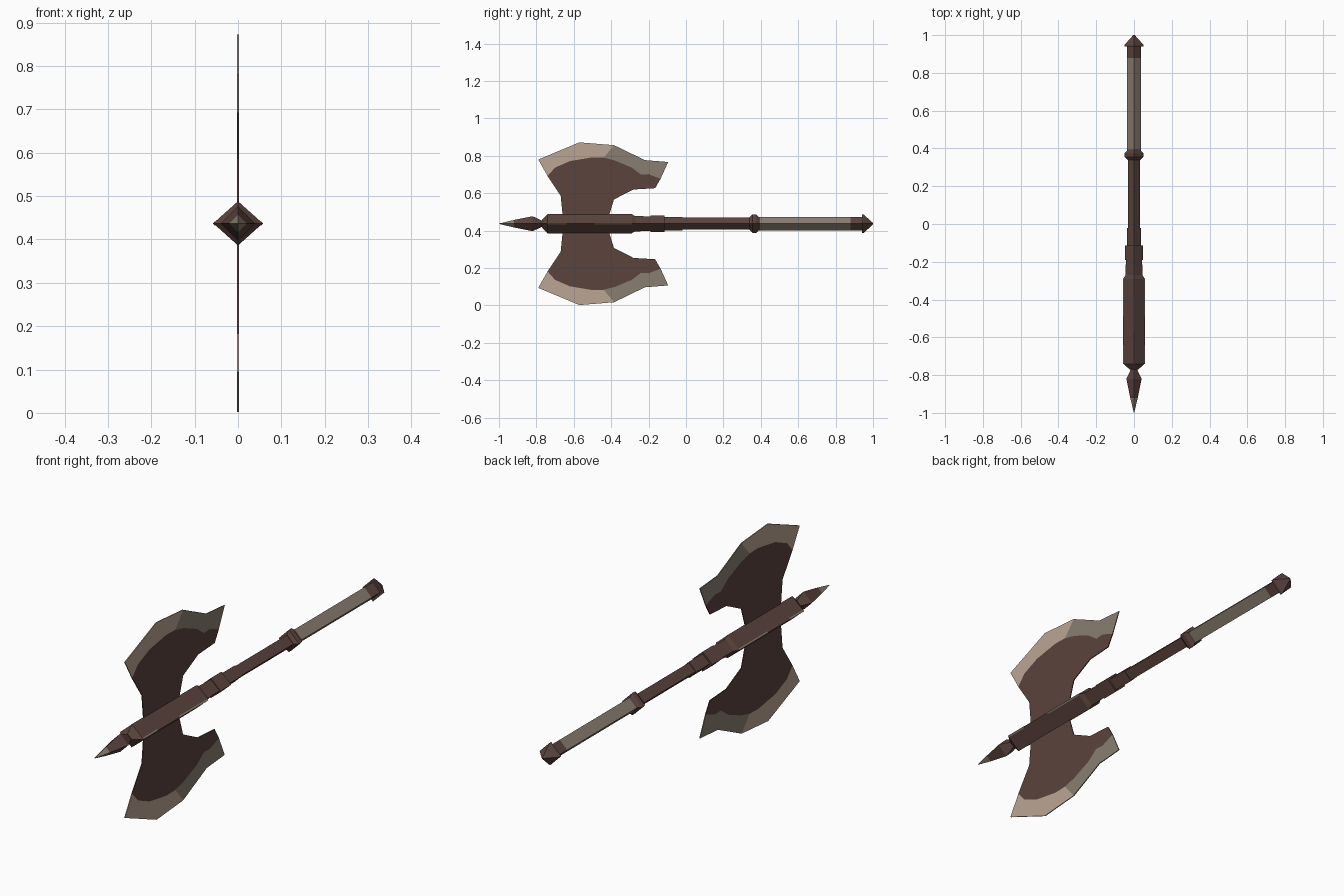
import bpy, bmesh, math

if "Cube" in bpy.data.objects:
    bpy.data.objects.remove(bpy.data.objects["Cube"])

CZ = 0.437  # height of the shaft axis


def material(name, rgb):
    m = bpy.data.materials.new(name)
    m.diffuse_color = (*rgb, 1)
    m.use_nodes = True
    m.node_tree.nodes["Principled BSDF"].inputs["Base Color"].default_value = m.diffuse_color
    return m


BROWN = material("dark_brown", (0.105, 0.057, 0.047))
STEEL = material("pale_edge", (0.50, 0.38, 0.30))
GREY = material("worn_grey", (0.255, 0.21, 0.165))
MATS = [BROWN, STEEL, GREY]


def finish(name, bm):
    bmesh.ops.recalc_face_normals(bm, faces=bm.faces[:])
    me = bpy.data.meshes.new(name)
    bm.to_mesh(me)
    bm.free()
    for m in MATS:
        me.materials.append(m)
    ob = bpy.data.objects.new(name, me)
    bpy.context.collection.objects.link(ob)
    return ob


def diamond_rod(name, stations, mats=None, x=0.0, stretch=1.0):
    """Four-sided rod along y through (y, radius) stations, one colour per segment."""
    bm = bmesh.new()
    rings = []
    for y, r in stations:
        rings.append([bm.verts.new((x + r * stretch * math.cos(k * math.pi / 2), y,
                                    CZ + r * math.sin(k * math.pi / 2))) for k in range(4)])
    for i, (a, b) in enumerate(zip(rings, rings[1:])):
        for k in range(4):
            f = bm.faces.new((a[k], a[(k + 1) % 4], b[(k + 1) % 4], b[k]))
            f.material_index = mats[i] if mats else 0
    for ring, mi in ((rings[0], 0), (rings[-1], -1)):
        bm.faces.new(ring).material_index = mats[mi] if mats else 0
    return finish(name, bm)


# Shaft parts, from the spike to the pommel
diamond_rod("spike", [(-1.0, 0.001), (-0.92, 0.02), (-0.82, 0.04), (-0.76, 0.012)], [2, 0, 0])
diamond_rod("head_socket", [(-0.77, 0.02), (-0.74, 0.051), (-0.29, 0.051), (-0.27, 0.04)], stretch=1.12)
diamond_rod("neck", [(-0.28, 0.041), (-0.18, 0.039)], stretch=1.1)
diamond_rod("neck_collar", [(-0.19, 0.044), (-0.115, 0.044)], stretch=1.1)
diamond_rod("handle", [(-0.12, 0.036), (-0.02, 0.036), (-0.02, 0.032), (0.37, 0.032)])
diamond_rod("grip_ring", [(0.34, 0.034), (0.355, 0.049), (0.375, 0.049), (0.39, 0.036)])
diamond_rod("grip", [(0.38, 0.036), (0.395, 0.036), (0.88, 0.036), (0.945, 0.036)], [0, 2, 0])
diamond_rod("pommel", [(0.94, 0.036), (0.94, 0.05), (0.95, 0.049), (1.0, 0.004)])

# Worn strips along the side ridges of the socket
for s in (-1, 1):
    for i, (y0, y1) in enumerate(((-0.74, -0.64), (-0.49, -0.29))):
        diamond_rod(f"worn_strip_{i}", [(y0, 0.005), (y1, 0.005)], [2], x=s * 0.053)

# Blade profiles as (y, height above the axis)
rim_front = [(-0.74, 0.255), (-0.70, 0.30), (-0.62, 0.335), (-0.5, 0.355), (-0.44, 0.353)]
rim_rear = [(-0.44, 0.353), (-0.38, 0.338), (-0.29, 0.30), (-0.24, 0.262),
            (-0.20, 0.265), (-0.136, 0.24)]
BODY = ([(-0.66, 0), (-0.66, 0.05), (-0.67, 0.15)] + rim_front + rim_rear[1:]
        + [(-0.165, 0.19), (-0.28, 0.183), (-0.385, 0.13), (-0.41, 0.05), (-0.41, 0)])
PALE = rim_front + [(-0.385, 0.42), (-0.57, 0.435), (-0.79, 0.343)]
WORN = rim_rear + [(-0.095, 0.33), (-0.22, 0.34), (-0.385, 0.42)]

for side, s in (("upper", 1), ("lower", -1)):
    bm = bmesh.new()
    for index, outline in enumerate((BODY, PALE, WORN)):
        # rear colours run against the body outline so every normal agrees
        f = bm.faces.new([bm.verts.new((0, y, CZ + s * h)) for y, h in outline])
        f.material_index = index
    bmesh.ops.remove_doubles(bm, verts=bm.verts[:], dist=0.0005)
    blade = finish(side + "_blade", bm)
    thick = blade.modifiers.new("thickness", "SOLIDIFY")
    thick.thickness = 0.004
    thick.offset = 0
